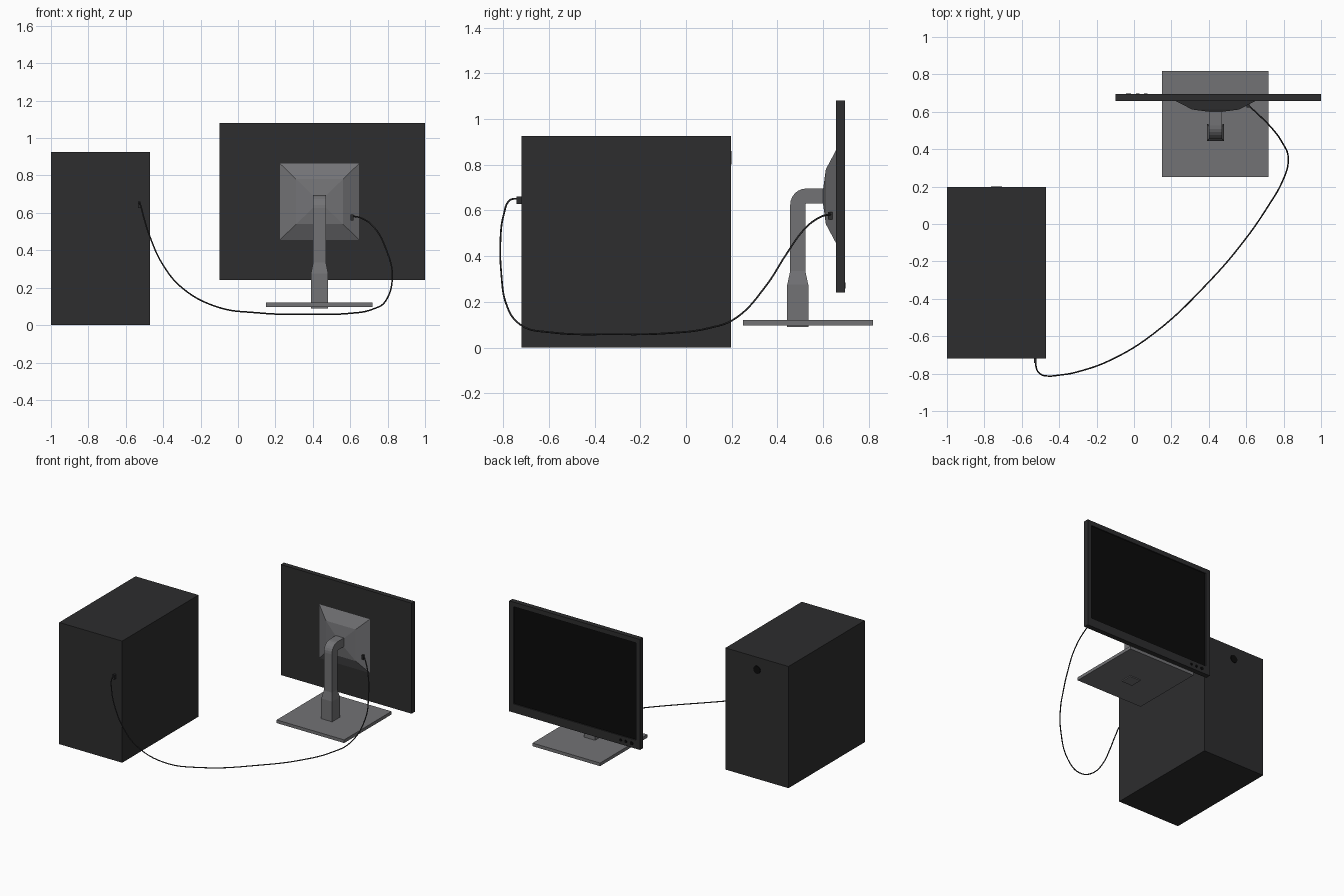
import bpy, bmesh
from math import radians, sin, cos, pi
from mathutils import Vector

if "Cube" in bpy.data.objects:
    bpy.data.objects.remove(bpy.data.objects["Cube"])


def material(name, v):
    m = bpy.data.materials.new(name)
    m.diffuse_color = (v, v, v * 1.05, 1)
    m.use_nodes = True
    m.node_tree.nodes["Principled BSDF"].inputs["Base Color"].default_value = m.diffuse_color
    return m


BLACK = material("black_plastic", 0.026)
SCREEN = material("dark_glass", 0.003)
GREY = material("grey_plastic", 0.17)


def finish(name, bm, mat):
    bmesh.ops.recalc_face_normals(bm, faces=bm.faces)
    me = bpy.data.meshes.new(name)
    bm.to_mesh(me)
    bm.free()
    me.materials.append(mat)
    ob = bpy.data.objects.new(name, me)
    bpy.context.collection.objects.link(ob)
    return ob


def box(name, lo, hi, mat):
    bm = bmesh.new()
    bmesh.ops.create_cube(bm, size=1)
    for v in bm.verts:
        v.co = Vector([a + (b - a) * (c + 0.5) for a, b, c in zip(lo, hi, v.co)])
    return finish(name, bm, mat)


def loft(name, rings, mat):
    """Skin a list of four-point rings and cap both ends."""
    bm = bmesh.new()
    vs = [[bm.verts.new(p) for p in r] for r in rings]
    for a, b in zip(vs, vs[1:]):
        for i in range(4):
            j = (i + 1) % 4
            bm.faces.new((a[i], a[j], b[j], b[i]))
    bm.faces.new(vs[0])
    bm.faces.new(vs[-1])
    return finish(name, bm, mat)


def disc(name, x, y, z, r, depth, mat):
    bpy.ops.mesh.primitive_cylinder_add(vertices=16, radius=r, depth=depth,
                                        location=(x, y, z), rotation=(radians(90), 0, 0))
    ob = bpy.context.object
    ob.name = name
    ob.data.materials.append(mat)


CORNERS = ((-1, -1), (1, -1), (1, 1), (-1, 1))

# Computer tower and its power button
box("tower_case", (-1, -0.72, 0), (-0.47, 0.197, 0.925), BLACK)
disc("power_button", -0.735, 0.196, 0.83, 0.03, 0.008, SCREEN)

# Monitor body: bezel made by insetting the +y face, shifting its lower edge, and sinking it
monitor = box("monitor_body", (-0.10, 0.657, 0.24), (1.0, 0.695, 1.08), BLACK)
bm = bmesh.new()
bm.from_mesh(monitor.data)
face = max(bm.faces, key=lambda f: f.calc_center_median().y)
bmesh.ops.inset_individual(bm, faces=[face], thickness=0.05)
for v in face.verts:
    if v.co.z < 0.5:
        v.co.z += 0.03
ext = bmesh.ops.extrude_discrete_faces(bm, faces=[face])["faces"][0]
for v in ext.verts:
    v.co.y -= 0.008
ext.material_index = 1
bm.to_mesh(monitor.data)
bm.free()
monitor.data.materials.append(SCREEN)

# Control buttons under the screen
for i, x in enumerate((-0.03, 0.02, 0.063)):
    disc(f"monitor_button_{i + 1}", x, 0.695, 0.272, 0.013 if i == 0 else 0.01, 0.008, SCREEN)

# Stepped pyramid cover on the back of the monitor
CX, CZ = 0.436, 0.66
loft("back_cover", [[(CX + sx * w, y, CZ + sz * h) for sx, sz in CORNERS]
                    for w, h, y in ((0.218, 0.21, 0.66), (0.125, 0.12, 0.612), (0.035, 0.033, 0.6))], GREY)

# Stand neck: flared foot, upright, rounded elbow, arm into the cover
NY = 0.489
rings = [[(CX + sx * w, NY + sy * d, z) for sx, sy in CORNERS]
         for w, d, z in ((0.046, 0.046, 0.09), (0.046, 0.046, 0.275), (0.034, 0.033, 0.335))]
cy, cz = 0.527, 0.625          # elbow centre
for i in range(7):
    a = pi - i * pi / 12
    ring = []
    for sx, s in CORNERS:
        r = 0.038 - s * 0.033
        ring.append((CX + sx * 0.034, cy + r * cos(a), cz + r * sin(a)))
    rings.append(ring)
# outer side of each elbow ring pairs with the low-y side of the upright
rings.append([(p[0], 0.61, p[2]) for p in rings[-1]])
loft("stand_neck", rings, GREY)

# Stand base
box("stand_base", (0.15, 0.25, 0.097), (0.718, 0.818, 0.121), GREY)

# Cable plugs
box("tower_plug", (-0.535, -0.742, 0.627), (-0.52, -0.715, 0.66), BLACK)
box("monitor_plug", (0.602, 0.622, 0.56), (0.617, 0.645, 0.592), BLACK)

# Cable hanging between the plugs
path = [(-0.527, -0.735, 0.652), (-0.522, -0.77, 0.645), (-0.505, -0.798, 0.58),
        (-0.47, -0.812, 0.47), (-0.40, -0.808, 0.32), (-0.30, -0.79, 0.20),
        (-0.12, -0.725, 0.10), (0.10, -0.59, 0.066), (0.40, -0.31, 0.058),
        (0.60, -0.075, 0.063), (0.72, 0.10, 0.085), (0.79, 0.22, 0.13),
        (0.825, 0.35, 0.27), (0.79, 0.44, 0.41), (0.73, 0.52, 0.52),
        (0.66, 0.59, 0.572), (0.61, 0.635, 0.583)]
cu = bpy.data.curves.new("cable", "CURVE")
cu.dimensions = "3D"
cu.bevel_depth = 0.004
cu.bevel_resolution = 2
cu.resolution_u = 6
sp = cu.splines.new("BEZIER")
sp.bezier_points.add(len(path) - 1)
for bp, p in zip(sp.bezier_points, path):
    bp.co = p
    bp.handle_left_type = bp.handle_right_type = "AUTO"
cu.materials.append(BLACK)
bpy.context.collection.objects.link(bpy.data.objects.new("cable", cu))
